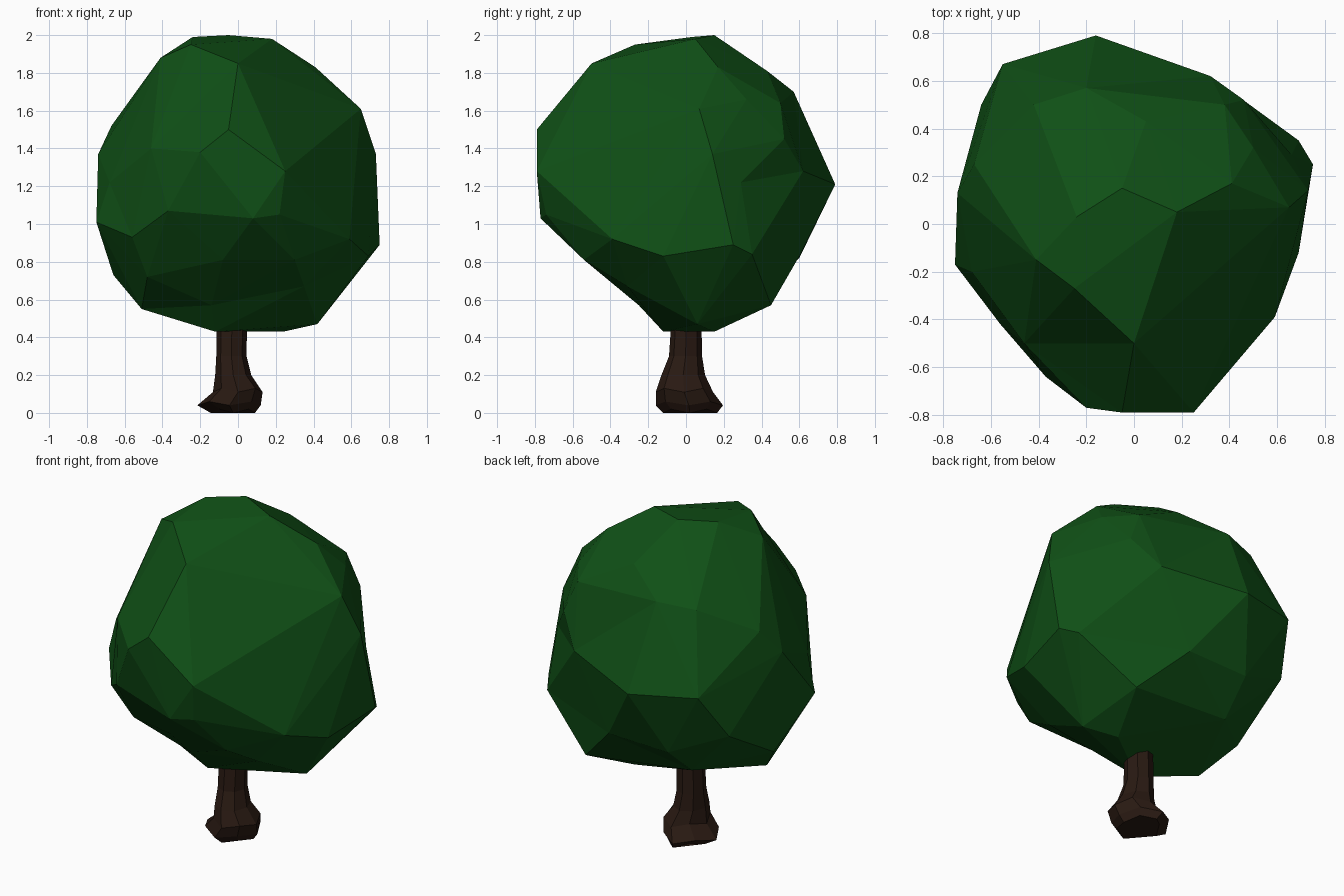
import bpy, bmesh
from math import sin, cos, radians
from mathutils import Vector

if "Cube" in bpy.data.objects:
    bpy.data.objects.remove(bpy.data.objects["Cube"])


def finish(bm, name, color):
    bmesh.ops.recalc_face_normals(bm, faces=bm.faces)
    me = bpy.data.meshes.new(name)
    bm.to_mesh(me)
    bm.free()
    ob = bpy.data.objects.new(name, me)
    bpy.context.collection.objects.link(ob)
    mat = bpy.data.materials.new(name + "_colour")
    mat.diffuse_color = (*color, 1)
    mat.use_nodes = True
    mat.node_tree.nodes["Principled BSDF"].inputs["Base Color"].default_value = mat.diffuse_color
    me.materials.append(mat)
    return ob


# Leaf crown: corner points of the faceted ball
crown = [
    # top cap
    (.18, .05, 1.98), (-.05, .15, 2), (-.24, .03, 1.99), (-.25, -.27, 1.95), (0, -.5, 1.85),
    (.41, .17, 1.83), (.05, .43, 1.81), (-.2, .57, 1.7), (-.42, .5, 1.68), (-.41, -.15, 1.88),
    # upper belt
    (-.05, -.79, 1.5), (.65, .07, 1.61), (.5, .32, 1.66), (.38, .5, 1.64), (-.67, .25, 1.52),
    (-.46, -.5, 1.4), (.46, .52, 1.45),
    # middle belt
    (.25, -.79, 1.28), (-.2, -.77, 1.38), (.73, .14, 1.37), (.66, .29, 1.22), (.32, .62, 1.28),
    (-.16, .79, 1.21), (-.55, .67, 1.24), (-.74, .13, 1.37), (-.68, -.2, 1.22),
    # lower belt
    (-.37, -.64, 1.07), (.08, -.77, 1.03), (.22, -.74, 1.05), (.59, -.39, .92), (.69, -.12, .83),
    (.75, .25, .89), (.69, .35, .84), (.1, .6, .83), (-.3, .6, .82), (-.64, .5, .97),
    (-.75, -.17, 1.01), (-.56, -.42, .93), (-.08, -.54, .81), (.3, -.54, .81),
    # underside
    (-.48, -.32, .72), (-.51, -.05, .55), (-.66, .1, .73), (-.32, .4, .64), (.36, .45, .57),
    (.42, .06, .47), (.24, .15, .43), (-.12, -.12, .43), (-.14, -.25, .57), (.35, -.31, .67),
]
centre = Vector((0, 0, 1.2))
bm = bmesh.new()
place = {}
# Facets come from the hull of near-spherical points, so shallow dents survive
for p in crown:
    d = Vector(p) - centre
    v = bm.verts.new(centre + d.normalized() * (1 + .3 * (d.length - .8)))
    place[v] = Vector(p)
bmesh.ops.convex_hull(bm, input=bm.verts[:])
for v, p in place.items():
    if v.is_valid:
        v.co = p
loose = [v for v in bm.verts if not v.link_faces]
bmesh.ops.delete(bm, geom=loose, context='VERTS')
finish(bm, "leaf_crown", (.005, .08, .008))

# Trunk: eight-sided rings (z, x min, x max, y min, y max), flared into roots
rings = [
    (0.01, -.14, .09, -.12, .16), (.05, -.21, .12, -.16, .19), (.12, -.13, .13, -.16, .14),
    (.20, -.12, .07, -.13, .10), (.30, -.115, .045, -.09, .085), (.60, -.11, .05, -.07, .08),
]
# small root bulges fade out with height
lobes = [1.0, .9, 1.04, .85, 1.04, .9, 1.0, 1.0]
bm = bmesh.new()
loops = []
for z, x0, x1, y0, y1 in rings:
    loop = []
    fade = max(0, 1 - z / .25)
    for k in range(8):
        a = radians(45 * k)
        s = 1 + (lobes[k] - 1) * fade
        x = (x0 + x1) / 2 + (x1 - x0) / 2 * cos(a) * s
        y = (y0 + y1) / 2 + (y1 - y0) / 2 * sin(a) * s
        drop = .01 * (1 if k % 2 else -1) if z < .2 else 0
        loop.append(bm.verts.new((x, y, z + drop)))
    loops.append(loop)
for a, b in zip(loops, loops[1:]):
    for k in range(8):
        n = (k + 1) % 8
        bm.faces.new((a[k], a[n], b[n], b[k]))
bm.faces.new(loops[0][::-1])
bm.faces.new(loops[-1])
finish(bm, "trunk", (.022, .01, .006))
